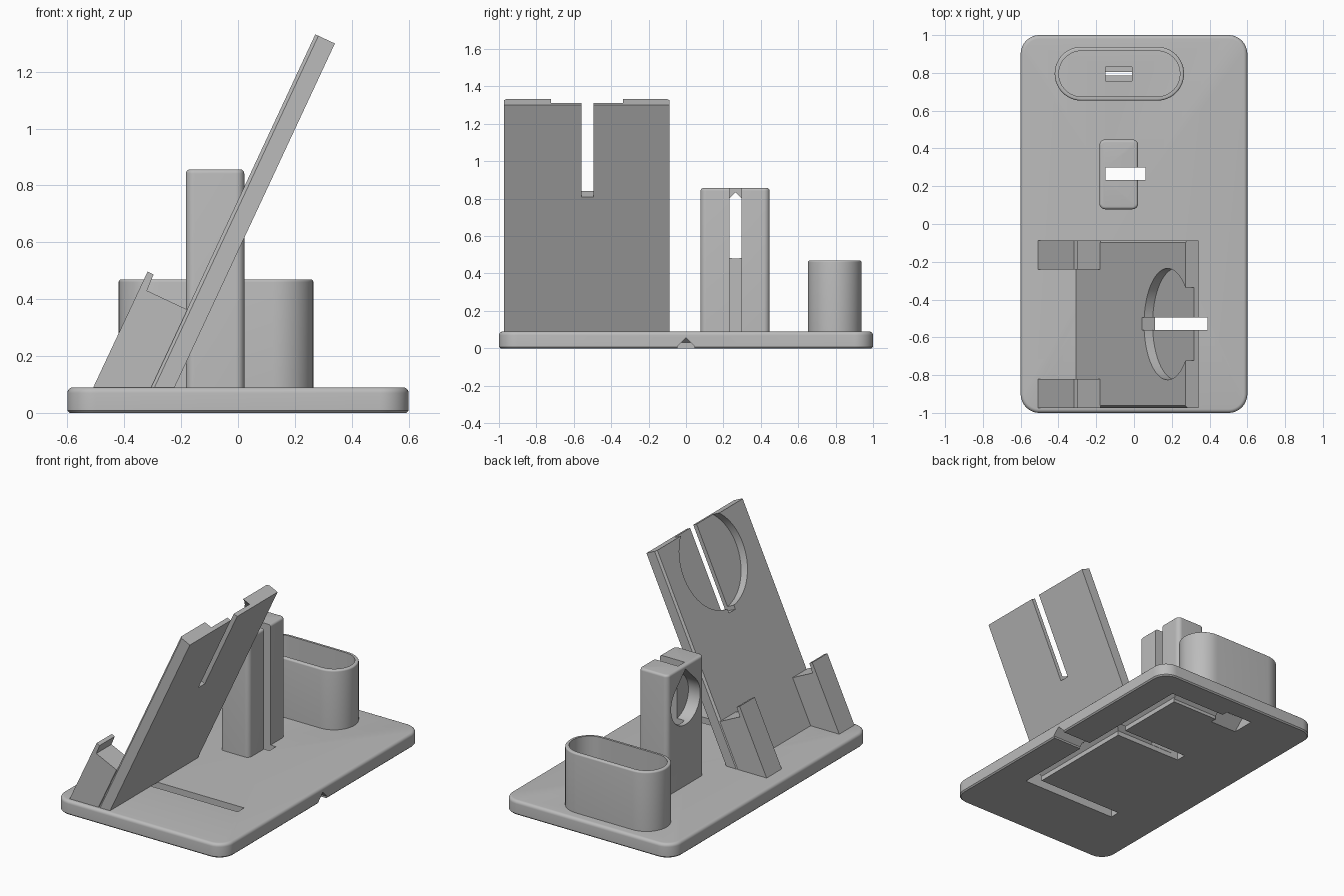
import bpy, bmesh, math
from mathutils import Vector

cube = bpy.data.objects.get("Cube")
if cube:
    bpy.data.objects.remove(cube, do_unlink=True)

grey = bpy.data.materials.new("plain grey")
grey.use_nodes = True
colour = (0.5, 0.5, 0.5, 1)
grey.diffuse_color = colour
grey.node_tree.nodes["Principled BSDF"].inputs["Base Color"].default_value = colour


def finish(name, bm):
    bmesh.ops.recalc_face_normals(bm, faces=bm.faces[:])
    mesh = bpy.data.meshes.new(name)
    bm.to_mesh(mesh)
    bm.free()
    mesh.materials.append(grey)
    ob = bpy.data.objects.new(name, mesh)
    bpy.context.collection.objects.link(ob)
    return ob


def prism(name, points, sweep):
    """Extrude a flat polygon along a vector."""
    bm = bmesh.new()
    near = [bm.verts.new(p) for p in points]
    far = [bm.verts.new(Vector(p) + Vector(sweep)) for p in points]
    bm.faces.new(near)
    bm.faces.new(far)
    n = len(points)
    for i in range(n):
        bm.faces.new((near[i], near[(i + 1) % n], far[(i + 1) % n], far[i]))
    return finish(name, bm)


def box(name, x0, x1, y0, y1, z0, z1):
    return prism(name, [(x0, y0, z0), (x1, y0, z0), (x1, y1, z0), (x0, y1, z0)], (0, 0, z1 - z0))


def rounded_block(name, x0, x1, y0, y1, z0, z1, radius, top=0, bottom=0):
    """Rounded rectangle stacked in rings, with a filleted top edge and a chamfered bottom edge."""
    rings = [(z0, bottom), (z0 + bottom, 0)] if bottom else [(z0, 0)]
    if top:
        for i in range(6):
            a = i / 5 * math.pi / 2
            rings.append((z1 - top + top * math.sin(a), top * (1 - math.cos(a))))
    else:
        rings.append((z1, 0))
    bm = bmesh.new()
    loops = []
    for z, inset in rings:
        loop = []
        corners = ((x1, y1, -1, -1), (x0, y1, 1, -1), (x0, y0, 1, 1), (x1, y0, -1, 1))
        for q, (cx, cy, sx, sy) in enumerate(corners):
            for i in range(13):
                a = (q + i / 12) * math.pi / 2
                r = radius - inset
                loop.append(bm.verts.new((cx + sx * radius + r * math.cos(a),
                                          cy + sy * radius + r * math.sin(a), z)))
        loops.append(loop)
    for low, high in zip(loops, loops[1:]):
        for i in range(len(low)):
            j = (i + 1) % len(low)
            bm.faces.new((low[i], low[j], high[j], high[i]))
    bm.faces.new(loops[0])
    bm.faces.new(loops[-1])
    bmesh.ops.remove_doubles(bm, verts=bm.verts[:], dist=1e-5)
    return finish(name, bm)


def channel(start, end, half, wall, peak):
    """Cable channel cutter under the base, with a peaked roof."""
    a, b = Vector((*start, 0)), Vector((*end, 0))
    side = (b - a).normalized().cross(Vector((0, 0, 1))) * half
    up = Vector((0, 0, 1))
    low = -0.02
    pts = [a + side + up * low, a + side + up * wall, a + up * peak,
           a - side + up * wall, a - side + up * low]
    return prism("channel_cutter", pts, b - a)


def cut(target, *cutters):
    for c in cutters:
        mod = target.modifiers.new("cut", "BOOLEAN")
        mod.operation, mod.solver, mod.object = "DIFFERENCE", "EXACT", c
        bpy.context.view_layer.update()
        graph = bpy.context.evaluated_depsgraph_get()
        result = bpy.data.meshes.new_from_object(target.evaluated_get(graph))
        target.modifiers.clear()
        target.data = result
        bpy.data.objects.remove(c, do_unlink=True)


def smooth(ob):
    bpy.ops.object.select_all(action="DESELECT")
    ob.select_set(True)
    bpy.context.view_layer.objects.active = ob
    bpy.ops.object.shade_smooth_by_angle(angle=math.radians(30))


TOP = 0.09       # upper surface of the base
MID = -0.53      # centre line of the phone rest
CUP_Y = 0.795    # centre line of the cup
CABLE_X = 0.355  # cable spine under the base

# Base with cable slots and underside channels
base = rounded_block("base", -0.6, 0.6, -1, 1, 0, TOP, 0.1, top=0.02, bottom=0.008)
cut(base,
    channel((CABLE_X, MID - 0.03), (CABLE_X, CUP_Y + 0.035), 0.035, 0.03, 0.06),
    channel((CABLE_X, 0.265), (-0.1, 0.265), 0.034, 0.03, 0.06),
    channel((CABLE_X, CUP_Y), (-0.1, CUP_Y), 0.034, 0.02, 0.054),
    channel((CABLE_X, 0), (0.7, 0), 0.045, 0.012, 0.057),
    channel((-0.01, CUP_Y), (-0.2, CUP_Y), 0.075, 0.0, 0.07),
    box("phone_slot_cutter", -0.29, 0.39, -0.56, -0.495, -0.1, 0.2),
    box("watch_slot_cutter", -0.152, 0.06, 0.232, 0.298, -0.1, 0.2),
    box("cup_slot_cutter", -0.15, -0.01, CUP_Y - 0.037, CUP_Y + 0.037, 0.062, 0.2))
smooth(base)

# Storage cup
cup = rounded_block("storage_cup", -0.42, 0.265, 0.653, 0.938, TOP - 0.002, 0.47, 0.142, top=0.01)
cut(cup, rounded_block("cup_cutter", -0.398, 0.243, 0.675, 0.916, 0, 0.6, 0.12))
smooth(cup)

# Watch tower with rear cable groove and teardrop charger pocket
tower = rounded_block("watch_tower", -0.183, 0.022, 0.078, 0.447, TOP - 0.002, 0.857, 0.03, top=0.015)
r, cz, cy = 0.147, 0.627, 0.265
tear = [(-0.3, cy, cz + r * math.sqrt(2))]
for i in range(37):
    a = math.radians(135 + 270 * i / 36)
    tear.append((-0.3, cy + r * math.cos(a), cz + r * math.sin(a)))
cut(tower, box("groove_cutter", -0.152, 0.1, 0.232, 0.298, 0, 1),
    prism("charger_cutter", tear, (0.2, 0, 0)))
smooth(tower)

# Phone rest: leaning frame given by distance along the slope and height off its front face
lean = math.radians(25)
along = Vector((math.sin(lean), 0, math.cos(lean)))
out = Vector((-math.cos(lean), 0, math.sin(lean)))
foot = Vector((-0.307, 0, TOP))


def on_rest(s, y, n):
    return foot + along * s + out * n + Vector((0, y, 0))


half, thick, edge, length = 0.443, 0.076, 0.012, 1.37
section = [(-half, -thick), (half, -thick), (half, -edge), (half - edge, 0),
           (edge - half, 0), (-half, -edge)]
rest = prism("phone_rest", [on_rest(0, MID + y, n) for y, n in section], along * length)
for v in rest.data.vertices:
    s = (v.co - foot).dot(along)
    if s < length / 2:
        # slide the lower end down the slope until it meets the base
        v.co += along * ((TOP - 0.002 - v.co.z) / along.z)

circle = [on_rest(1.147 + 0.295 * math.cos(a), MID + 0.295 * math.sin(a), 0.1)
          for a in (i * math.tau / 72 for i in range(72))]
slot = [on_rest(s, y, 0.1) for s, y in ((0.828, -0.56), (1.6, -0.56), (1.6, -0.495), (0.828, -0.495))]
cut(rest, prism("puck_cutter", circle, out * -0.15), prism("slot_cutter", slot, out * -0.3))
smooth(rest)

# Hooked supports at both sides of the phone rest
hook = [(-0.51, 0.088), (-0.318, 0.497), (-0.297, 0.487), (-0.32, 0.43), (-0.178, 0.363), (-0.306, 0.088)]
for name, y, width in (("back_hook", -0.24, 0.153), ("front_hook", MID - half, 0.153)):
    prism(name, [(x, y, z) for x, z in hook], (0, width, 0))
